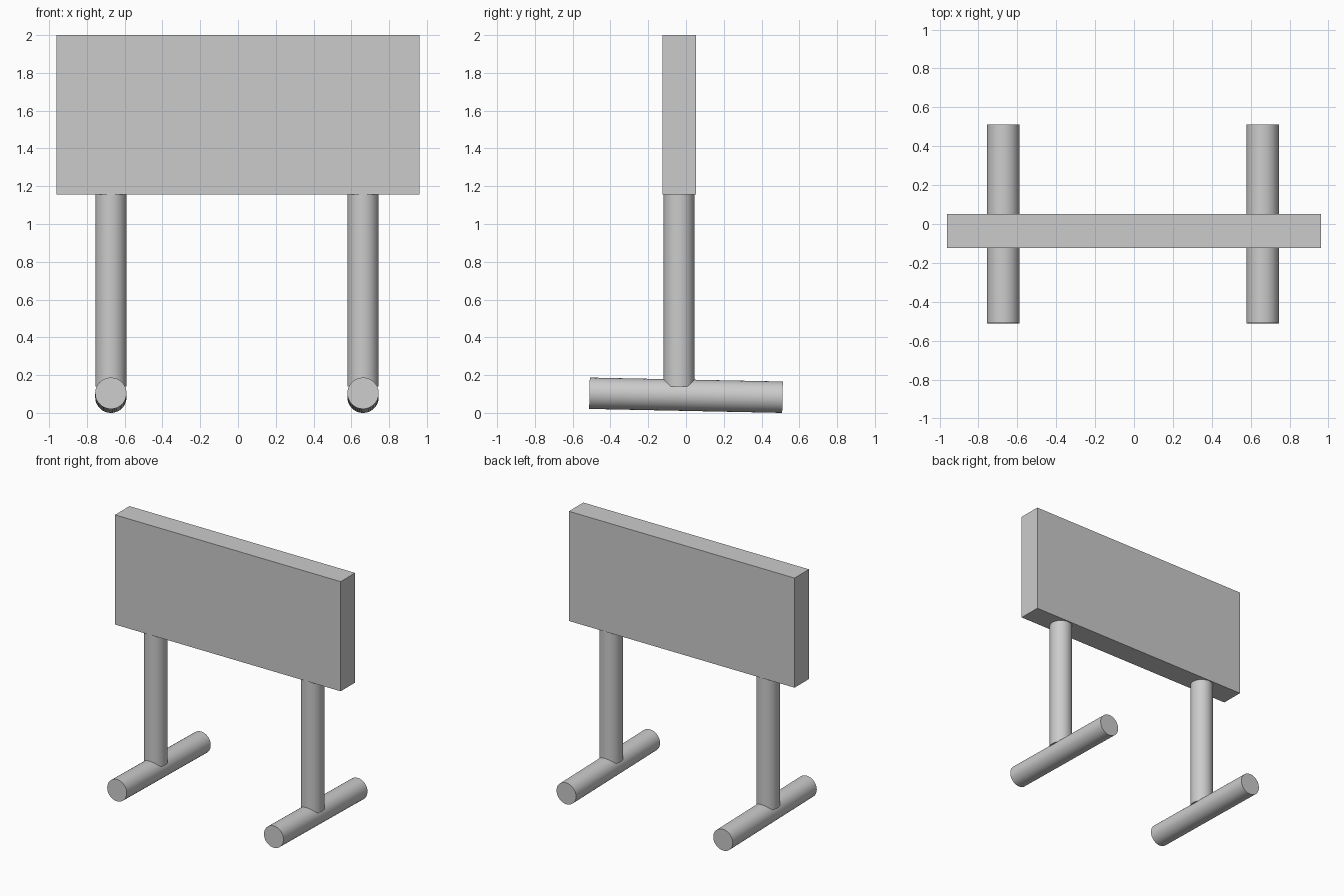
import bpy
import math
from mathutils import Vector

if "Cube" in bpy.data.objects:
    bpy.data.objects.remove(bpy.data.objects["Cube"])


def rod(name, start, end, radius):
    a, b = Vector(start), Vector(end)
    bpy.ops.mesh.primitive_cylinder_add(vertices=48, radius=radius, depth=(b - a).length,
                                        location=(a + b) / 2)
    obj = bpy.context.object
    obj.name = name
    obj.rotation_euler = (b - a).to_track_quat('Z', 'Y').to_euler()
    bpy.ops.object.shade_smooth_by_angle(angle=math.radians(30))
    return obj


# Sign panel
bpy.ops.mesh.primitive_cube_add(size=1, location=(0, -0.036, 1.578))
panel = bpy.context.object
panel.name = "panel"
panel.scale = (1.922, 0.176, 0.844)

# Upright posts, each resting on a slightly tilted foot bar
for side, x in (("left", -0.673), ("right", 0.662)):
    rod(side + "_post", (x, -0.037, 0.14), (x, -0.037, 1.16), 0.082)
    rod(side + "_foot", (x, -0.511, 0.104), (x, 0.511, 0.083), 0.083)
